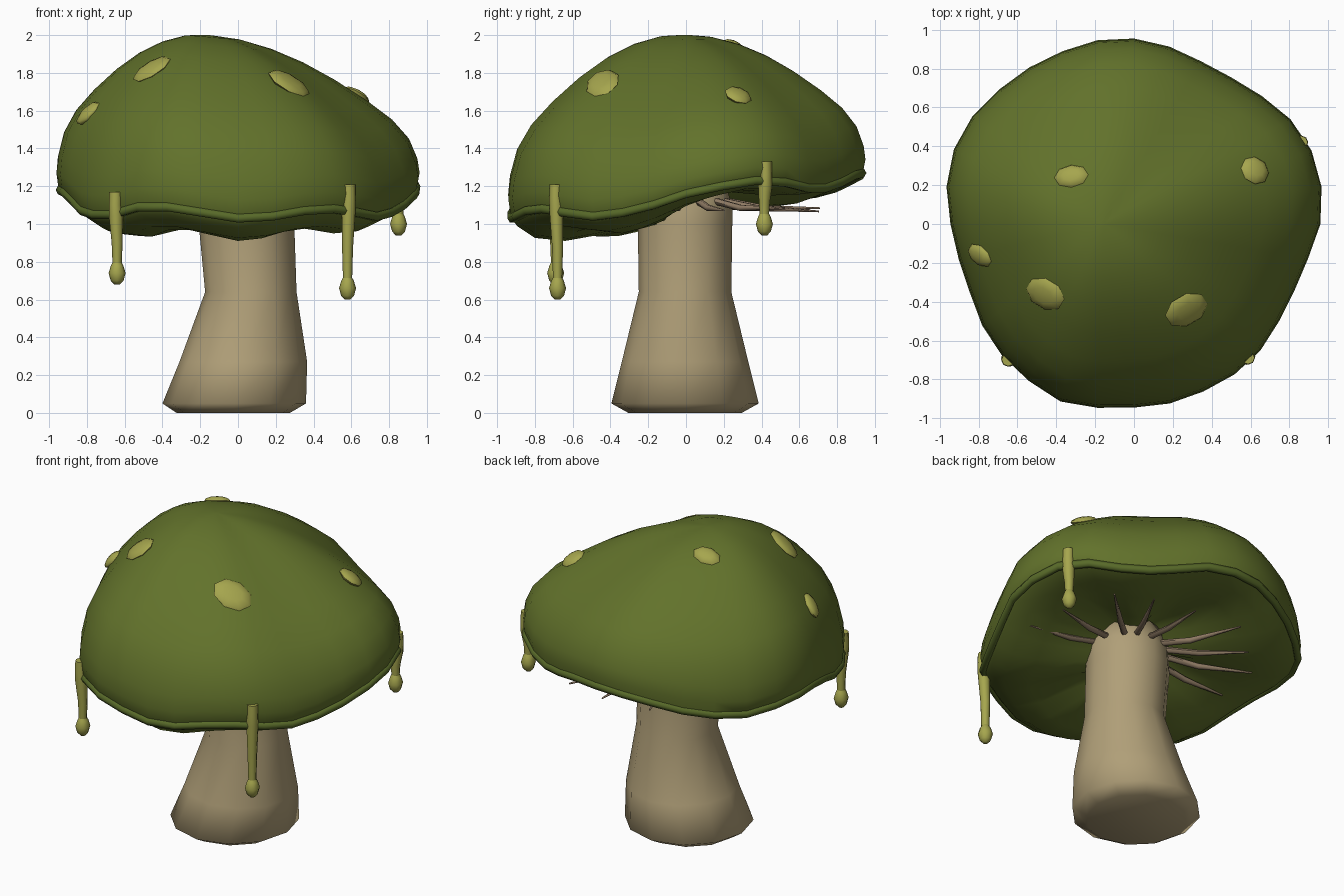
import bpy, bmesh, math, random
from mathutils import Vector, Matrix
from mathutils.bvhtree import BVHTree

if "Cube" in bpy.data.objects:
    bpy.data.objects.remove(bpy.data.objects["Cube"])

random.seed(4)


def material(name, srgb):
    m = bpy.data.materials.new(name)
    lin = [((c / 255 + 0.055) / 1.055) ** 2.4 for c in srgb]
    m.diffuse_color = (*lin, 1)
    m.use_nodes = True
    m.node_tree.nodes["Principled BSDF"].inputs["Base Color"].default_value = m.diffuse_color
    return m


GREEN = material("olive cap", (98, 114, 43))
RIM = material("dark olive rim", (88, 106, 41))
SLIME = material("yellow slime", (166, 166, 78))
STEM = material("tan stem", (176, 159, 120))
GILL = material("brown gills", (146, 125, 102))


def finish(name, bm, mat, angle=45):
    bmesh.ops.recalc_face_normals(bm, faces=bm.faces)
    me = bpy.data.meshes.new(name)
    bm.to_mesh(me)
    bm.free()
    me.materials.append(mat)
    me.polygons.foreach_set("use_smooth", [True] * len(me.polygons))
    me.set_sharp_from_angle(angle=math.radians(angle))
    ob = bpy.data.objects.new(name, me)
    bpy.context.collection.objects.link(ob)
    return ob


def loft(bm, rings, wrap=False):
    """Skin a list of point rings; wrap joins the last ring to the first."""
    vs = [[bm.verts.new(p) for p in r] for r in rings]
    n = len(vs[0])
    for k in range(len(vs) if wrap else len(vs) - 1):
        a, b = vs[k], vs[(k + 1) % len(vs)]
        for i in range(n):
            j = (i + 1) % n
            bm.faces.new((a[i], a[j], b[j], b[i]))
    if not wrap:
        bm.faces.new(vs[0][::-1])
        bm.faces.new(vs[-1])


def ring(cx, cy, z, rx, ry, n):
    return [(cx + rx * math.cos(2 * math.pi * i / n),
             cy + ry * math.sin(2 * math.pi * i / n), z) for i in range(n)]


# Cap outline radius and rim height, counter-clockwise from +x
R = [.955, .98, .985, .965, .926, .90, .90, .926, .95, .96, .958, .965, .976, .996, 1.0, .98,
     .94, .915, .91, .935, .955, .968, .985, .96, .94, .937, .928, .926, .915, .893, .888, .908]
Z = [1.16, 1.2, 1.23, 1.22, 1.19, 1.19, 1.22, 1.26, 1.27, 1.26, 1.23, 1.19, 1.16, 1.15, 1.17, 1.18,
     1.17, 1.13, 1.07, 1.05, 1.05, 1.09, 1.09, 1.06, 1.03, 1.04, 1.07, 1.08, 1.06, 1.04, 1.06, 1.1]
N = len(R)
ANG = [2 * math.pi * i / N for i in range(N)]

# Cap: dome above the rim (fuller to the left), lip and shallow hollow below it
top = [(.02, 1), (.15, .985), (.3, .935), (.45, .855), (.6, .745), (.75, .61), (.87, .48),
       (.95, .345), (.99, .2), (1, .1), (.985, 0)]
under = [(.95, -.04), (.85, -.1), (.68, -.115), (.4, -.07), (.15, -.02)]
rings = []
for s, h in top:
    rings.append([(-.16 * (1 - s) + s * r * math.cos(a), s * r * math.sin(a),
                   z + (h - .09 * s * h * (math.cos(a) + .2 * math.sin(a))) * (2 - z))
                  for r, z, a in zip(R, Z, ANG)])
for s, d in under:
    rings.append([(s * r * math.cos(a), s * r * math.sin(a),
                   z + d * (.68 - .36 * math.sin(a) - .12 * math.cos(a))) for r, z, a in zip(R, Z, ANG)])
bm = bmesh.new()
loft(bm, rings)
bm.normal_update()
tree = BVHTree.FromBMesh(bm)
finish("cap", bm, GREEN, 50)

# Rolled rim
bm = bmesh.new()
rings = []
for r, z, a in zip(R, Z, ANG):
    sec = []
    for k in range(6):
        t = math.pi * k / 3
        q = .98 * r + .024 * math.cos(t)
        sec.append((q * math.cos(a), q * math.sin(a), z + .026 * math.sin(t)))
    rings.append(sec)
loft(bm, rings, wrap=True)
finish("cap_rim", bm, RIM, 65)

# Stem: z, centre x, radius x, radius y
profile = [(0, -.025, .30, .30), (.05, -.02, .38, .39), (.27, .028, .338, .335), (.64, .068, .242, .245),
           (1.0, .045, .253, .25), (1.1, .05, .25, .25), (1.25, .05, .2, .2)]
bm = bmesh.new()
loft(bm, [ring(cx, -.005, z, rx, ry, 12) for z, cx, rx, ry in profile])
finish("stem", bm, STEM, 80)

# Gills: thin spikes radiating from the stem top
bm = bmesh.new()
for k in range(16):
    a = math.radians(-4 + 22.5 * k + random.uniform(-3, 3))
    d = Vector((math.cos(a), math.sin(a), 0))
    side = Vector((-d.y, d.x, 0))
    end = random.uniform(.7, .77)
    tip = random.uniform(1.06, 1.09)
    sections = []
    for q, z, w in ((.2, 1.125, .02), (.42, 1.085, .018), (end, tip, .005)):
        c = Vector((.04, 0, z)) + d * q
        sections.append([c + side * w * math.cos(t * math.tau / 6) + Vector((0, 0, w * math.sin(t * math.tau / 6)))
                         for t in range(6)])
    loft(bm, sections)
finish("gills", bm, GILL, 60)

# Spots: flattened discs lying on the dome (position, radius x, radius y)
spots = [((-.47, -.37, 1.84), .115, .09), ((.285, -.455, 1.77), .125, .095), ((-.325, .25, 1.95), .09, .062),
         ((.64, .28, 1.71), .08, .075), ((-.81, -.17, 1.6), .085, .06)]
for i, (p, rx, ry) in enumerate(spots):
    loc, nor, _, _ = tree.find_nearest(Vector(p))
    if nor.z < 0:
        nor = -nor
    ax = (Vector((1, 0, 0)) - nor * nor.x).normalized()
    ay = nor.cross(ax)
    rot = Matrix((ax, ay, nor)).transposed().to_4x4()
    bm = bmesh.new()
    bmesh.ops.create_uvsphere(bm, u_segments=8, v_segments=6, radius=1,
                              matrix=Matrix.Translation(loc) @ rot @ Matrix.Diagonal((rx, ry, .027, 1)))
    finish(f"spot_{i + 1}", bm, SLIME, 60)

# Drips: tapered strand ending in a bulb (x, y, top, bottom)
drips = [(-.64, -.69, 1.17, .68), (.58, -.68, 1.21, .6), (.85, .415, 1.33, .94)]
for i, (x, y, t, b) in enumerate(drips):
    bm = bmesh.new()
    strand = [(t, .034, 1.012), (t - .07, .034, 1.015), (t - .13, .037, 1.01),
              (b + (t - b) * .45, .029, 1), (b + .1, .024, 1)]
    loft(bm, [ring(x * o, y * o, z, r, r, 8) for z, r, o in strand])
    bulb = [(0, .015), (.02, .034), (.06, .045), (.1, .033), (.13, .016)]
    loft(bm, [ring(x, y, b + h, r, r, 8) for h, r in bulb])
    finish(f"drip_{i + 1}", bm, SLIME, 60)
